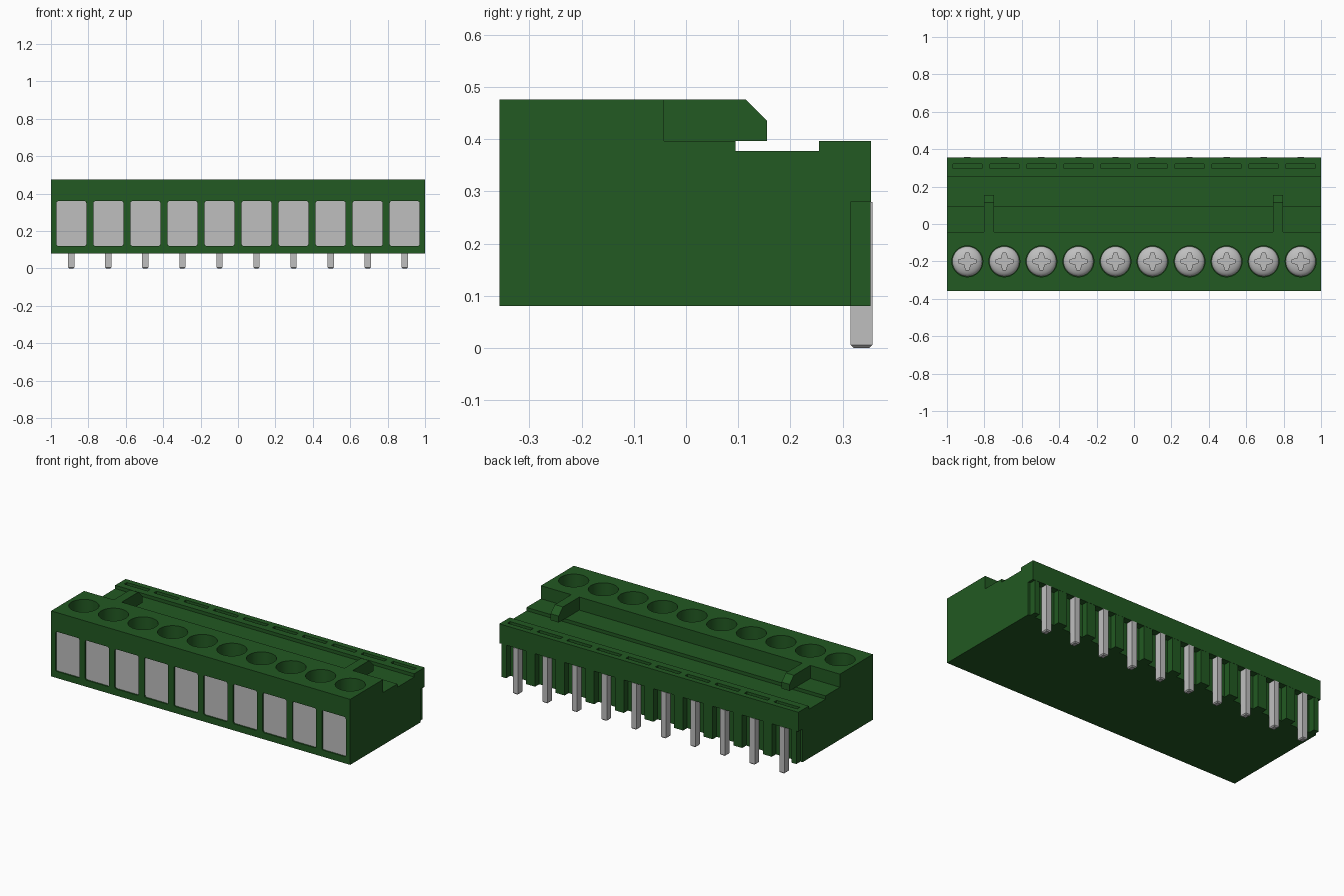
import bpy, bmesh
from mathutils import Vector

cube = bpy.data.objects.get("Cube")
if cube:
    bpy.data.objects.remove(cube, do_unlink=True)

COUNT, PITCH = 10, 0.198
STATIONS = [(i - (COUNT - 1) / 2) * PITCH for i in range(COUNT)]
SCREW_Y, SEAT_Z = -0.2, 0.30


def material(name, color, roughness, metallic=0.0):
    m = bpy.data.materials.new(name)
    m.use_nodes = True
    m.diffuse_color = color
    bsdf = m.node_tree.nodes["Principled BSDF"]
    bsdf.inputs["Base Color"].default_value = color
    bsdf.inputs["Roughness"].default_value = roughness
    return m


GREEN = material("green plastic", (0.016, 0.1, 0.016, 1), 0.6)
METAL = material("light grey metal", (0.52, 0.52, 0.52, 1), 0.5)


def add_prism(bm, points, axis, lo, hi):
    """Extrude a closed outline along x (outline in y, z) or z (outline in x, y)."""
    def place(p, t):
        return Vector((t, *p)) if axis == "x" else Vector((*p, t))
    a = [bm.verts.new(place(p, lo)) for p in points]
    b = [bm.verts.new(place(p, hi)) for p in points]
    bm.faces.new(a)
    bm.faces.new(b[::-1])
    for i in range(len(a)):
        j = (i + 1) % len(a)
        bm.faces.new((a[i], b[i], b[j], a[j]))


def add_box(bm, x, y, z):
    """Box from three (low, high) ranges."""
    outline = [(y[0], z[0]), (y[1], z[0]), (y[1], z[1]), (y[0], z[1])]
    add_prism(bm, outline, "x", *x)


def finish(name, bm, mat):
    bmesh.ops.recalc_face_normals(bm, faces=bm.faces[:])
    mesh = bpy.data.meshes.new(name)
    bm.to_mesh(mesh)
    bm.free()
    mesh.materials.append(mat)
    ob = bpy.data.objects.new(name, mesh)
    bpy.context.collection.objects.link(ob)
    return ob


def activate(ob):
    bpy.ops.object.select_all(action="DESELECT")
    ob.select_set(True)
    bpy.context.view_layer.objects.active = ob


def carve(ob, cutter):
    """Subtract a cutter from an object and discard it."""
    activate(ob)
    mod = ob.modifiers.new("carve", "BOOLEAN")
    mod.operation, mod.solver, mod.object = "DIFFERENCE", "EXACT", cutter
    bpy.ops.object.modifier_apply(modifier=mod.name)
    bpy.data.objects.remove(cutter, do_unlink=True)


def smooth(ob):
    activate(ob)
    bpy.ops.object.shade_smooth_by_angle(angle=0.6)


def window_outline(bm, x, y):
    """Rounded-corner window solid, spanning a y range."""
    start = set(bm.verts)
    add_box(bm, (x - 0.08, x + 0.08), y, (0.12, 0.36))
    new = [v for v in bm.verts if v not in start]
    edges = {e for v in new for e in v.link_edges
             if abs(e.verts[0].co.y - e.verts[1].co.y) > 1e-4}
    bmesh.ops.bevel(bm, geom=list(edges), offset=0.01, segments=2,
                    profile=0.5, affect="EDGES")


# Housing: one stepped side profile run along the full length
bm = bmesh.new()
add_prism(bm, [(-0.357, 0.08), (0.315, 0.08), (0.315, 0.28), (0.355, 0.28),
               (0.355, 0.397), (0.255, 0.397), (0.255, 0.377), (0.095, 0.377),
               (0.095, 0.397), (-0.042, 0.397), (-0.042, 0.476), (-0.357, 0.476)],
          "x", -1, 1)
housing = finish("housing", bm, GREEN)

# Wire windows, screw wells and lip slots cut from the housing
bm = bmesh.new()
for x in STATIONS:
    window_outline(bm, x, (-0.4, -0.342))
    add_box(bm, (x - 0.078, x + 0.078), (0.297, 0.322), (0.36, 0.45))
wells = bpy.data.meshes.new("well")
for x in STATIONS:
    ring = bmesh.ops.create_cone(bm, cap_ends=True, segments=32,
                                 radius1=0.083, radius2=0.083, depth=0.3)["verts"]
    bmesh.ops.translate(bm, verts=ring, vec=(x, SCREW_Y, SEAT_Z + 0.15))
carve(housing, finish("housing_cutter", bm, GREEN))
bpy.data.meshes.remove(wells)
smooth(housing)

# Chamfered latch arms over the top channel
for side, cx in (("left", 0.77), ("right", -0.775)):
    bm = bmesh.new()
    add_prism(bm, [(-0.042, 0.397), (0.155, 0.397), (0.155, 0.436),
                   (0.115, 0.476), (-0.042, 0.476)], "x", cx - 0.027, cx + 0.027)
    finish(f"{side}_latch_arm", bm, GREEN)

# Dividing ribs between the pins, with thinner ones at both ends
bm = bmesh.new()
for x in STATIONS[:-1]:
    mid = x + PITCH / 2
    add_box(bm, (mid - 0.03, mid + 0.03), (0.315, 0.354), (0.08, 0.28))
for s in (-0.97, 0.97):
    add_box(bm, (s - 0.016, s + 0.016), (0.315, 0.354), (0.08, 0.28))
finish("rear_ribs", bm, GREEN)

# Wire clamp plates seated in the windows
bm = bmesh.new()
for x in STATIONS:
    window_outline(bm, x, (-0.348, -0.341))
finish("wire_clamps", bm, METAL)

# Solder pins with chamfered tips
bm = bmesh.new()
for x in STATIONS:
    add_box(bm, (x - 0.017, x + 0.017), (0.315, 0.357), (0, 0.28))
tips = [e for e in bm.edges if all(v.co.z < 0.001 for v in e.verts)]
bmesh.ops.bevel(bm, geom=tips, offset=0.006, segments=1, affect="EDGES")
finish("solder_pins", bm, METAL)

# Domed screw head with a cross recess, repeated in each well
bm = bmesh.new()
bmesh.ops.create_uvsphere(bm, u_segments=32, v_segments=16, radius=1)
bmesh.ops.scale(bm, verts=bm.verts[:], vec=(0.08, 0.08, 0.035))
screw = finish("screw_1", bm, METAL)
a, b, c = 0.046, 0.009, 0.016
cross = []
for u, v in ((1, 0), (0, 1), (-1, 0), (0, -1)):
    for r, t in ((a, -b), (a, b), (c, c)):
        cross.append((r * u - t * v, r * v + t * u))
bm = bmesh.new()
add_prism(bm, cross, "z", 0.012, 0.1)
carve(screw, finish("cross_cutter", bm, METAL))
smooth(screw)
for i, x in enumerate(STATIONS):
    ob = screw
    if i:
        ob = screw.copy()
        ob.name = f"screw_{i + 1}"
        bpy.context.collection.objects.link(ob)
    ob.location = (x, SCREW_Y, SEAT_Z)
